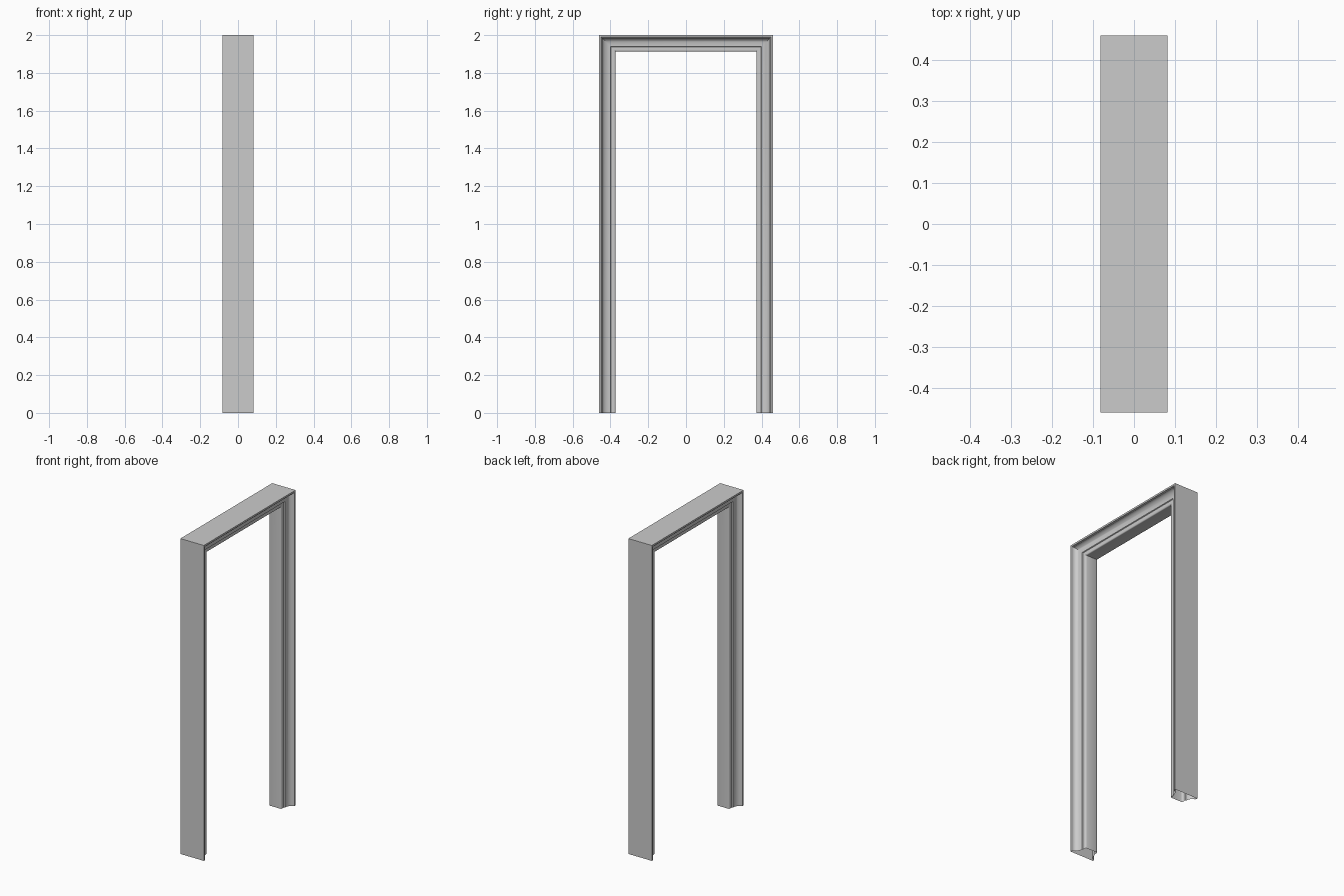
import bpy, bmesh, math

if "Cube" in bpy.data.objects:
    bpy.data.objects.remove(bpy.data.objects["Cube"])

HALF_W, HEIGHT, HALF_D = 0.46, 2.0, 0.082   # opening runs along y

# Half moulding profile: (x from centre, depth inward from the outer face)
half = [(HALF_D, 0.0), (HALF_D, 0.011), (0.077, 0.013)]
# cove
cx, cd, rx, rd = 0.077, 0.060, 0.029, 0.044
for i in range(9):
    a = math.radians(90 * i / 8)
    half.append((cx - rx * math.sin(a), cd - rd * math.cos(a)))
# small step and rounded inner bead
half.append((0.043, 0.063))
for i in range(5):
    a = math.radians(90 * i / 4)
    half.append((0.036 + 0.007 * math.cos(a), 0.077 + 0.010 * math.sin(a)))

# Mirror to the other side for the full closed profile
profile = [(-x, d) for x, d in half] + half[::-1]

# Sweep up one jamb, over the head and down the other, with mitred corners
bm = bmesh.new()
stations = []
for side, top in ((-1, False), (-1, True), (1, True), (1, False)):
    stations.append([bm.verts.new((x, side * (HALF_W - d), HEIGHT - d if top else 0.0))
                     for x, d in profile])
n = len(profile)
for a, b in zip(stations, stations[1:]):
    for j in range(n):
        k = (j + 1) % n
        bm.faces.new((a[k], a[j], b[j], b[k]))

mesh = bpy.data.meshes.new("door_frame")
bm.to_mesh(mesh)
bm.free()
frame = bpy.data.objects.new("door_frame", mesh)
bpy.context.collection.objects.link(frame)
bpy.context.view_layer.objects.active = frame
frame.select_set(True)
bpy.ops.object.shade_smooth_by_angle(angle=math.radians(30))
